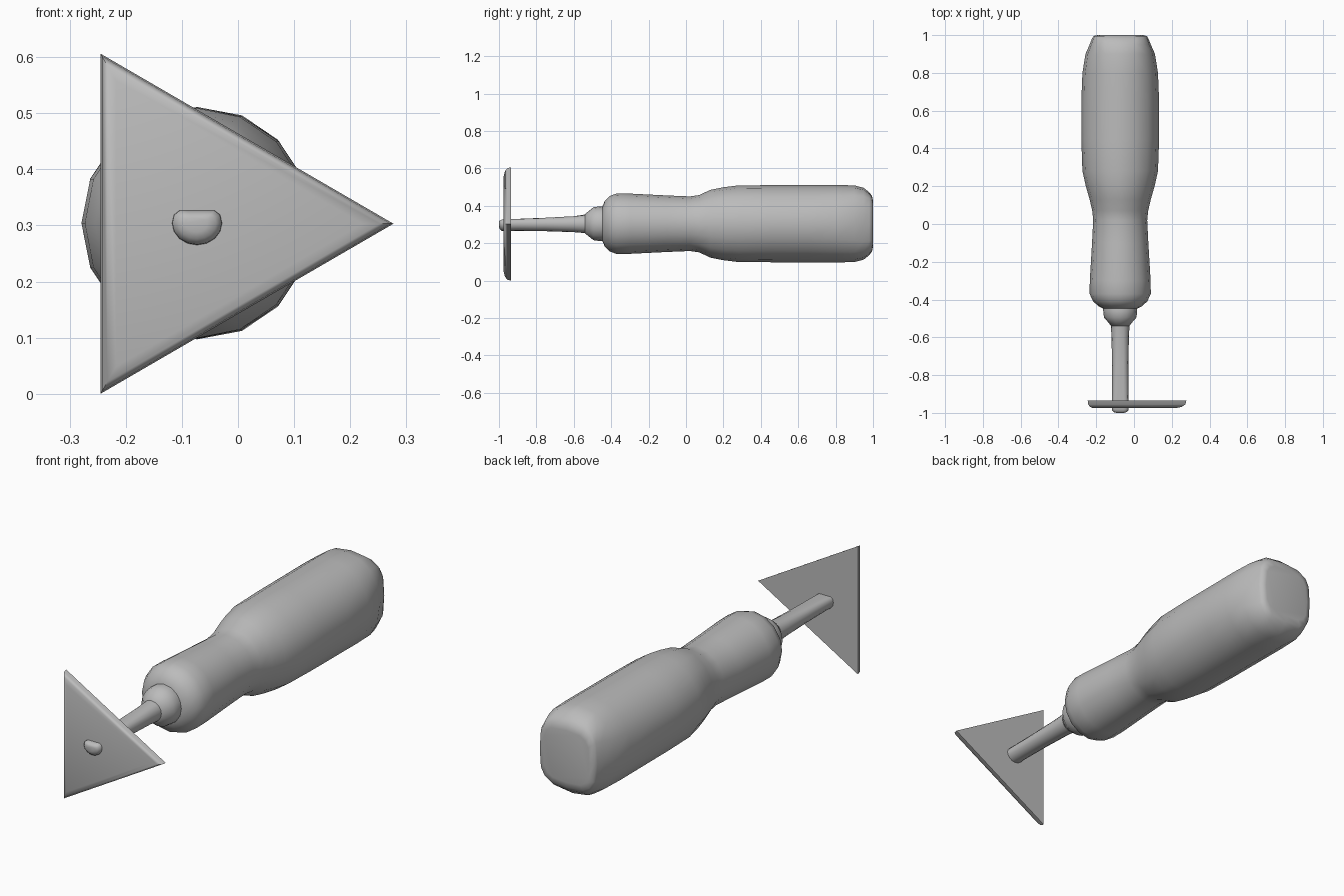
import bpy, bmesh, math

cube = bpy.data.objects.get("Cube")
if cube:
    bpy.data.objects.remove(cube)

AXIS_X, AXIS_Z = -0.073, 0.304
SIDES = 16

steel = bpy.data.materials.new("plain grey")
steel.use_nodes = True
GREY = (0.5, 0.5, 0.5, 1)
steel.diffuse_color = GREY
steel.node_tree.nodes["Principled BSDF"].inputs["Base Color"].default_value = GREY


def section(y, rx, rz, power=2.0, top=1.0):
    """Superellipse ring around the tool axis, cut flat above height top."""
    ring = []
    for i in range(SIDES):
        a = math.tau * i / SIDES
        c, s = math.cos(a), math.sin(a)
        x = rx * math.copysign(abs(c) ** (2 / power), c)
        z = rz * math.copysign(abs(s) ** (2 / power), s)
        ring.append((AXIS_X + x, y, AXIS_Z + min(z, top)))
    return ring


def loft(name, rings, angle):
    """Skin a row of rings, cap both ends and shade smooth."""
    bm = bmesh.new()
    rows = [[bm.verts.new(p) for p in ring] for ring in rings]
    n = len(rows[0])
    for a, b in zip(rows, rows[1:]):
        for i in range(n):
            j = (i + 1) % n
            bm.faces.new((a[i], a[j], b[j], b[i]))
    bm.faces.new(rows[0])
    bm.faces.new(rows[-1])
    bmesh.ops.recalc_face_normals(bm, faces=bm.faces)
    mesh = bpy.data.meshes.new(name)
    bm.to_mesh(mesh)
    bm.free()
    mesh.materials.append(steel)
    obj = bpy.data.objects.new(name, mesh)
    bpy.context.collection.objects.link(obj)
    bpy.ops.object.select_all(action="DESELECT")
    obj.select_set(True)
    bpy.context.view_layer.objects.active = obj
    bpy.ops.object.shade_smooth_by_angle(angle=math.radians(angle))
    return obj


# Handle: round grip with a waist, closing to a squarish butt
handle = [
    (-0.45, 0.085, 0.085), (-0.435, 0.115, 0.12), (-0.41, 0.143, 0.147),
    (-0.37, 0.162, 0.162), (-0.3, 0.161, 0.161), (-0.1, 0.149, 0.151),
    (0.02, 0.143, 0.146), (0.07, 0.148, 0.153), (0.13, 0.162, 0.181),
    (0.2, 0.182, 0.195), (0.28, 0.2, 0.205), (0.45, 0.206, 0.206),
    (0.65, 0.206, 0.207), (0.8, 0.2, 0.207, 2.1), (0.9, 0.184, 0.205, 2.3),
    (0.95, 0.162, 0.192, 2.7), (0.98, 0.15, 0.168, 3.2),
    (0.995, 0.142, 0.148, 3.6), (1.0, 0.12, 0.122, 3.6),
]
loft("handle", [section(*r) for r in handle], 80)

# Collar between handle and shaft
collar = [(-0.43, 0.09, 0.09), (-0.46, 0.09, 0.093), (-0.495, 0.086, 0.088),
          (-0.515, 0.068, 0.072), (-0.54, 0.048, 0.052)]
loft("collar", [section(*r) for r in collar], 80)

# Shaft: tapering, flattened on top toward the rounded tip
shaft = [(-0.52, 0.05, 0.052), (-0.6, 0.046, 0.045, 2, 0.04),
         (-0.75, 0.043, 0.04, 2, 0.032), (-0.9, 0.043, 0.038, 2, 0.026),
         (-0.965, 0.045, 0.04, 2, 0.023), (-0.985, 0.044, 0.038, 2, 0.022),
         (-0.996, 0.034, 0.028, 2, 0.016), (-1.0, 0.02, 0.016, 2, 0.009)]
loft("shaft", [section(*r) for r in shaft], 80)

# Triangular blade with bevelled front edges
corners = [(-0.245, 0.606), (-0.245, 0.0), (0.277, 0.303)]
mid_x, mid_z = -0.071, 0.303


def triangle(y, scale):
    return [(mid_x + (x - mid_x) * scale, y, mid_z + (z - mid_z) * scale)
            for x, z in corners]


loft("blade", [triangle(-0.935, 1), triangle(-0.955, 0.985),
               triangle(-0.968, 0.93), triangle(-0.975, 0.84)], 80)
